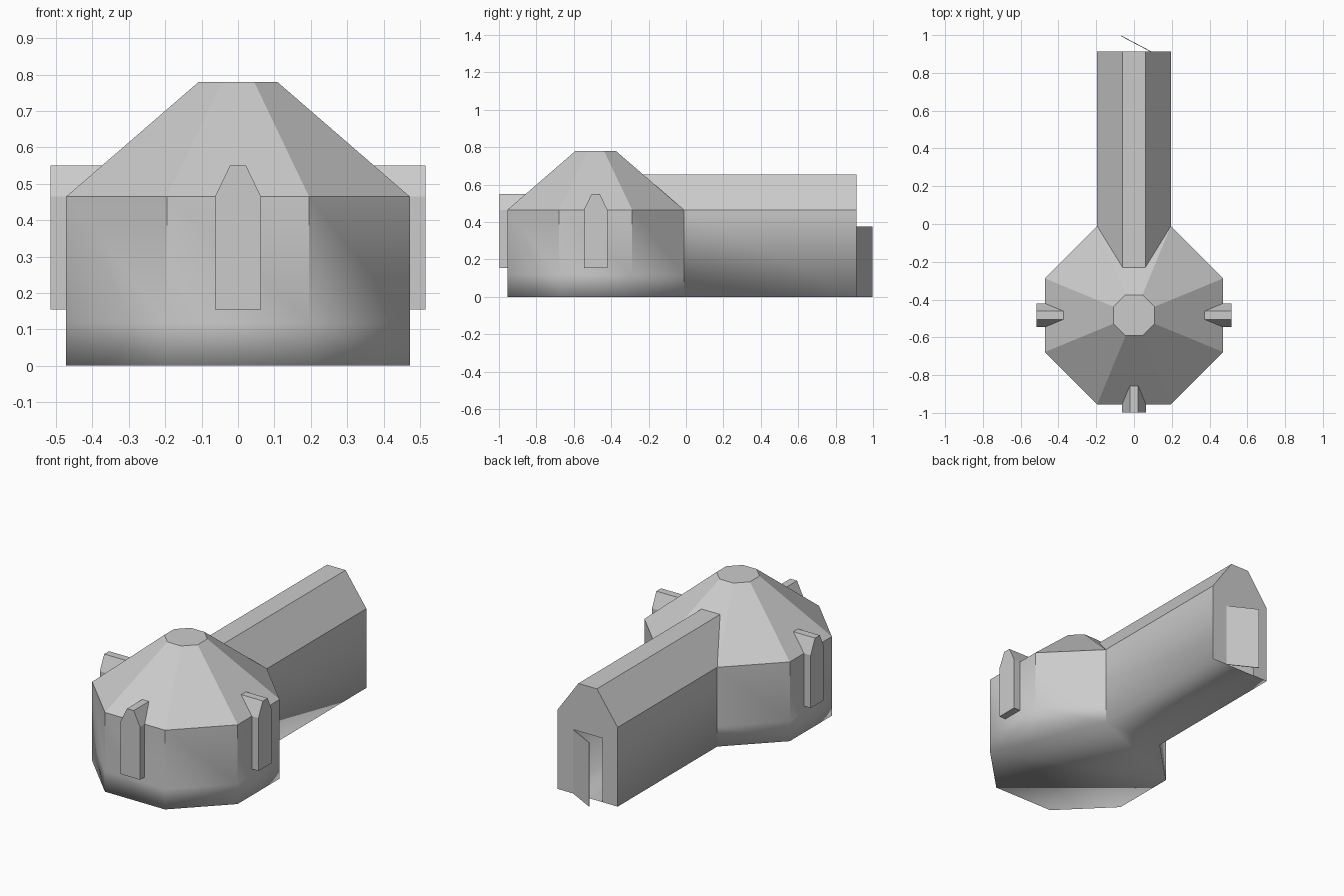
import bpy, bmesh, math
from mathutils import Vector, Matrix

if "Cube" in bpy.data.objects:
    bpy.data.objects.remove(bpy.data.objects["Cube"])

CY = -0.483            # centre of the round room
AP, HALF = 0.472, 0.195   # wall apothem and half side length
EAVE, TOP, BASE = 0.465, 0.78, 0.118
END = 0.912            # outer end of the passage

grey = bpy.data.materials.new("stone grey")
grey.diffuse_color = (0.6, 0.6, 0.6, 1)
grey.use_nodes = True
grey.node_tree.nodes["Principled BSDF"].inputs["Base Color"].default_value = grey.diffuse_color


def octagon(ap, z):
    h = ap * HALF / AP
    pts = [(-h, ap), (h, ap), (ap, h), (ap, -h), (h, -ap), (-h, -ap), (-ap, -h), (-ap, h)]
    return [(x, y + CY, z) for x, y in pts]


def make(name, faces, sharp=None):
    bm = bmesh.new()
    for f in faces:
        bm.faces.new([bm.verts.new(p) for p in f])
    bmesh.ops.remove_doubles(bm, verts=bm.verts, dist=0.0005)
    bmesh.ops.recalc_face_normals(bm, faces=bm.faces)
    for f in bm.faces:
        f.smooth = sharp is not None
    if sharp:
        for e in bm.edges:
            e.smooth = not sharp(e)
    mesh = bpy.data.meshes.new(name)
    bm.to_mesh(mesh)
    bm.free()
    mesh.materials.append(grey)
    ob = bpy.data.objects.new(name, mesh)
    bpy.context.collection.objects.link(ob)
    return ob


# Round room: floor, two wall bands and roof, open to the passage at the back
floor, band, eave, crown = (octagon(AP, 0), octagon(AP, BASE),
                            octagon(AP, EAVE), octagon(0.108, TOP))
faces = [floor, crown]
for i in range(1, 8):
    j = (i + 1) % 8
    for lo, hi in ((floor, band), (band, eave), (eave, crown)):
        faces.append([lo[i], lo[j], hi[j], hi[i]])

# Passage: side walls, sloped roof and floor running into the room
RIDGE, RH = 0.655, 0.06
back = CY + AP
meet = back - (RIDGE - EAVE) * (AP - 0.108) / (TOP - EAVE)
faces.append([eave[0], crown[0], crown[1], eave[1], (RH, meet, RIDGE), (-RH, meet, RIDGE)])
near = [(-HALF, back, 0), (-HALF, back, EAVE), (-RH, meet, RIDGE),
        (RH, meet, RIDGE), (HALF, back, EAVE), (HALF, back, 0)]
far = [(x, END, z) for x, y, z in near]
for i in range(6):
    j = (i + 1) % 6
    faces.append([near[i], near[j], far[j], far[i]])

# End wall with a doorway
DW, DH = 0.095, 0.375
faces.append(far + [(DW, END, 0), (DW, END, DH), (-DW, END, DH), (-DW, END, 0)])


def crease(e):
    a, b = (v.co for v in e.verts)
    if max(a.z, b.z) > BASE + 0.01 or min(a.y, b.y) > END - 0.01:
        return True
    # inner corners between room and passage
    return all(abs(v.y - back) < 0.01 and abs(abs(v.x) - HALF) < 0.01 for v in (a, b)) \
        and abs(a.x - b.x) < 0.01


make("hut_shell", faces, crease)

# Projecting windows on the front and both sides, cut back to the wall and roof
slope = (AP - 0.108) / (TOP - EAVE)
outline = [(-0.063, 0.155), (0.063, 0.155), (0.063, EAVE), (0.022, 0.55), (-0.022, 0.55), (-0.063, EAVE)]
outer = [Vector((x, -0.515, z)) for x, z in outline]
inner = [Vector((x, -AP + max(0, z - EAVE) * slope, z)) for x, z in outline]
for name, turn in (("front_window", 0), ("right_window", 90), ("left_window", -90)):
    m = Matrix.Translation((0, CY, 0)) @ Matrix.Rotation(math.radians(turn), 4, 'Z')
    o, n = [m @ p for p in outer], [m @ p for p in inner]
    make(name, [o] + [[o[i], o[(i + 1) % 6], n[(i + 1) % 6], n[i]] for i in range(6)])

# Door leaf standing ajar
hinge, tip = Vector((DW, END, 0)), Vector((-0.068, 0.998, 0))
side = Vector((0, 0, 1)).cross(tip - hinge).normalized() * 0.004
up = Vector((0, 0, DH))
ring = [hinge, tip, tip + side, hinge + side]
make("door_leaf", [ring, [p + up for p in ring]] +
     [[ring[i], ring[(i + 1) % 4], ring[(i + 1) % 4] + up, ring[i] + up] for i in range(4)])
